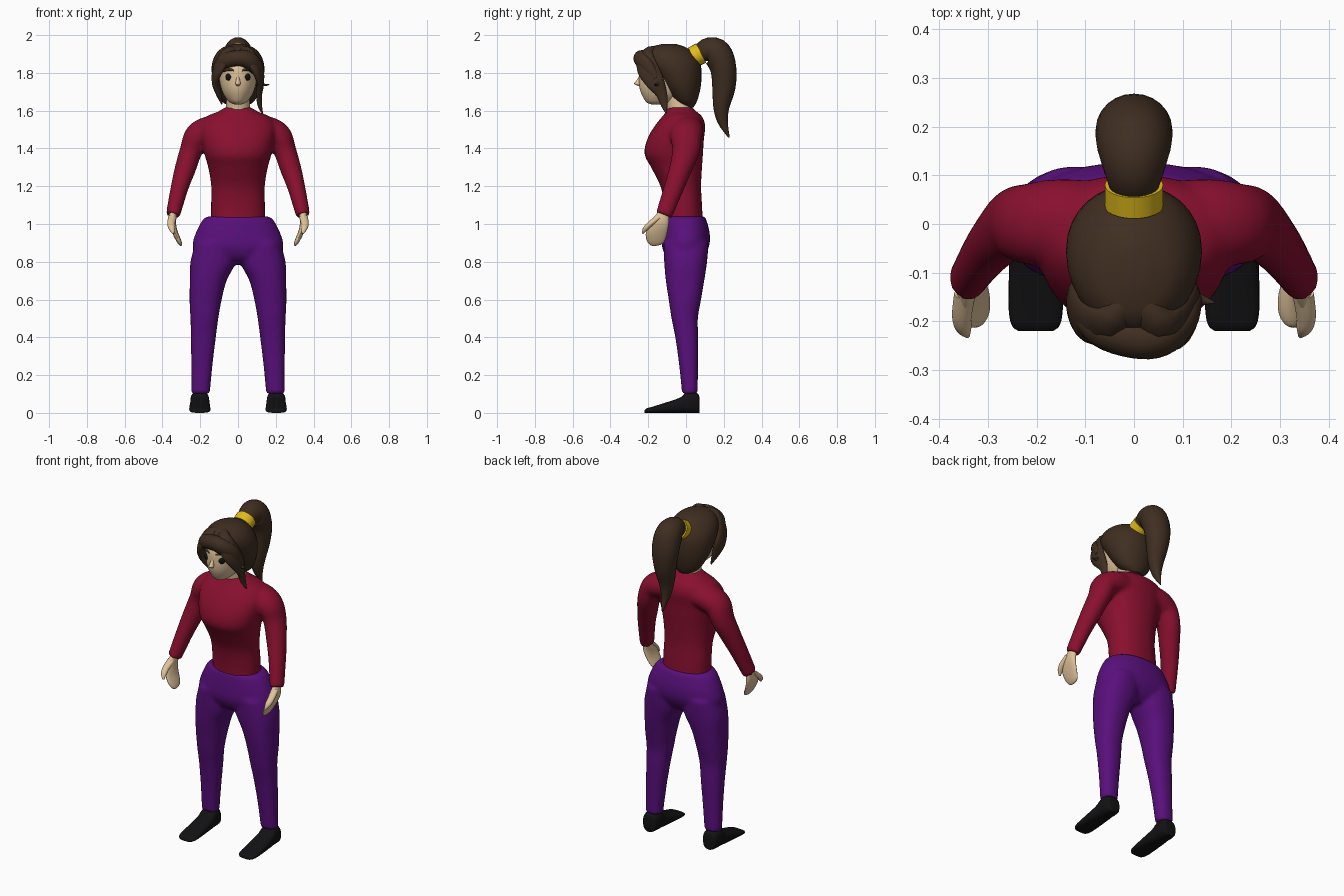
import bpy, bmesh, math
from mathutils import Vector

def mat(name, rgb):
    m = bpy.data.materials.new(name)
    m.diffuse_color = (*rgb, 1)
    return m

RED, PURPLE = mat("red_knit", (.25, .005, .028)), mat("purple_cloth", (.1, .005, .2))
SKIN, HAIR = mat("skin", (.75, .55, .33)), mat("brown_hair", (.05, .027, .015))
GOLD, BLACK = mat("gold_band", (.75, .5, .01)), mat("black", (.006, .006, .007))
X, Y, Z = Vector((1, 0, 0)), Vector((0, 1, 0)), Vector((0, 0, 1))

def resample(rows, n=4):
    """Catmull-Rom through rows of (x, y, z, a, b)."""
    out = []
    for i in range(len(rows) - 1):
        p = [rows[max(0, min(len(rows) - 1, i + k))] for k in (-1, 0, 1, 2)]
        for s in range(n):
            t = s / n
            out.append([.5 * (2*b + (c-a)*t + (2*a-5*b+4*c-d)*t*t + (3*b-a-3*c+d)*t**3)
                        for a, b, c, d in zip(*p)])
    return out + [list(rows[-1])]

def loft(bm, rows, ref=X, axis=None, power=2.0, seg=24, mirror=False):
    """Skin elliptical rings; a is the radius along ref, b across it."""
    rows = resample(rows)
    pts = [Vector(r[:3]) for r in rows]
    for sx in ((1, -1) if mirror else (1,)):
        rings = []
        for i, r in enumerate(rows):
            t = axis or (pts[min(i+1, len(pts)-1)] - pts[max(i-1, 0)]).normalized()
            u = (ref - t * ref.dot(t)).normalized()
            v = t.cross(u)
            ring = []
            for k in range(seg):
                c, s = math.cos(k * math.tau / seg), math.sin(k * math.tau / seg)
                e = 2 / power
                q = pts[i] + u * max(r[3], .002) * math.copysign(abs(c)**e, c) \
                    + v * max(r[4], .002) * math.copysign(abs(s)**e, s)
                ring.append(bm.verts.new((q.x * sx, q.y, q.z)))
            rings.append(ring)
        for p, q in zip(rings, rings[1:]):
            for k in range(seg):
                j = (k + 1) % seg
                bm.faces.new((p[k], p[j], q[j], q[k]))
        bm.faces.new(rings[0][::-1])
        bm.faces.new(rings[-1])

def finish(bm, name, material, fuse=0):
    bmesh.ops.recalc_face_normals(bm, faces=bm.faces)
    me = bpy.data.meshes.new(name)
    bm.to_mesh(me)
    bm.free()
    ob = bpy.data.objects.new(name, me)
    bpy.context.collection.objects.link(ob)
    me.materials.append(material)
    bpy.ops.object.select_all(action='DESELECT')
    ob.select_set(True)
    bpy.context.view_layer.objects.active = ob
    bpy.ops.object.shade_smooth_by_angle(angle=math.radians(50))
    if fuse:
        r = ob.modifiers.new("fuse", 'REMESH')
        r.mode, r.voxel_size, r.use_smooth_shade = 'VOXEL', fuse, True
        s = ob.modifiers.new("soften", 'SMOOTH')
        s.factor, s.iterations = .5, 5

def flat(rows):
    """Rows (z, back y, front y, half width) on the centre line."""
    return [(0, (bk + fr) / 2, z, w, (bk - fr) / 2) for z, bk, fr, w in rows]

# Sweater: torso and sleeves fused
bm = bmesh.new()
loft(bm, flat([(1.0, .09, -.11, .143), (1.1, .085, -.115, .143), (1.2, .08, -.135, .142),
               (1.3, .085, -.185, .158), (1.37, .09, -.22, .178), (1.45, .095, -.205, .195),
               (1.52, .102, -.165, .2), (1.57, .085, -.125, .165), (1.595, .055, -.105, .105),
               (1.618, .035, -.095, .07)]), axis=Z, power=2.2, seg=32)
loft(bm, [(.08, .01, 1.505, .08, .07), (.155, .005, 1.497, .088, .073), (.215, 0, 1.465, .084, .07),
          (.248, 0, 1.39, .074, .06), (.28, -.03, 1.29, .06, .056), (.31, -.065, 1.19, .053, .047),
          (.345, -.118, 1.045, .044, .038)], ref=Y, mirror=True)
finish(bm, "sweater", RED, .011)

# Trousers: hips and legs fused
bm = bmesh.new()
loft(bm, flat([(1.04, .1, -.11, .155), (1.025, .107, -.115, .185), (.95, .126, -.125, .225),
               (.88, .122, -.127, .24), (.82, .09, -.1, .2), (.785, .05, -.05, .1)]),
     axis=Z, power=2.2, seg=32)
legs = [(.9, .225, .02, .12, -.12), (.8, .252, .012, .112, -.116), (.7, .255, .06, .097, -.107),
        (.6, .257, .086, .08, -.092), (.5, .252, .104, .063, -.077), (.4, .25, .117, .065, -.057),
        (.25, .248, .135, .064, -.036), (.1, .248, .149, .062, -.021)]
loft(bm, [((o + i) / 2, (bk + fr) / 2, z, (o - i) / 2, (bk - fr) / 2) for z, o, i, bk, fr in legs],
     axis=Z, power=2.3, mirror=True)
finish(bm, "trousers", PURPLE, .011)

# Shoes: (y, height, half width) from heel to toe
bm = bmesh.new()
loft(bm, [(.202, y, h / 2, w, h / 2) for y, h, w in
          [(.072, .07, .025), (.065, .1, .042), (.03, .112, .05), (0, .108, .05), (-.03, .082, .052),
           (-.1, .057, .055), (-.17, .035, .056), (-.207, .024, .05), (-.22, .014, .036)]],
     axis=-Y, power=2.8, mirror=True)
finish(bm, "shoes", BLACK)

# Hands with thumbs
bm = bmesh.new()
loft(bm, [(.343, -.115, 1.06, .028, .022), (.347, -.135, 1.01, .046, .019), (.335, -.155, .96, .056, .015),
          (.315, -.162, .915, .049, .013), (.304, -.165, .893, .032, .009), (.3, -.165, .885, .01, .004)],
     ref=Y, mirror=True)
loft(bm, [(.348, -.145, 1.035, .022, .016), (.354, -.19, 1.0, .02, .015), (.35, -.215, .975, .016, .013),
          (.342, -.23, .95, .005, .005)], ref=X, mirror=True)
finish(bm, "hands", SKIN)

# Head, neck and nose
bm = bmesh.new()
loft(bm, flat([(1.632, -.12, -.18, .015), (1.645, -.07, -.21, .045), (1.68, -.02, -.232, .073),
               (1.72, .01, -.246, .09), (1.77, .03, -.25, .1), (1.83, .04, -.245, .105),
               (1.89, .02, -.21, .085), (1.92, -.02, -.15, .05)]), axis=Z, seg=32)
loft(bm, [(0, -.03, 1.57, .07, .068), (0, -.035, 1.62, .064, .066), (0, -.055, 1.7, .06, .065)], axis=Z)
loft(bm, [(0, -.245, 1.78, .006, .005), (0, -.252, 1.755, .012, .014), (0, -.254, 1.742, .014, .02),
          (0, -.248, 1.73, .006, .006)], axis=-Z, seg=12)
finish(bm, "head", SKIN)

# Eyes and brows
bm = bmesh.new()
loft(bm, [(.048, -.222, 1.778, .019, .019), (.047, -.232, 1.778, .018, .018),
          (.045, -.24, 1.778, .008, .008)], axis=-Y, mirror=True, seg=16)
finish(bm, "eyes", BLACK)
bm = bmesh.new()
loft(bm, [(.02, -.244, 1.812, .005, .004), (.05, -.231, 1.818, .007, .006), (.078, -.208, 1.806, .003, .004)],
     ref=Z, mirror=True, seg=8)
finish(bm, "eyebrows", HAIR)

# Hair covering the skull
bm = bmesh.new()
loft(bm, flat([(1.618, .04, -.01, .035), (1.65, .058, -.06, .085), (1.72, .077, -.12, .122),
               (1.79, .082, -.17, .138), (1.85, .076, -.215, .137), (1.9, .045, -.22, .117),
               (1.935, 0, -.19, .08), (1.952, -.05, -.13, .03)]), axis=Z, seg=32)
finish(bm, "hair_cap", HAIR)

# Fringe across the forehead, side locks and a loose wisp
bm = bmesh.new()
YZ = Vector((0, .7, .7))
loft(bm, [(-.115, -.17, 1.81, .02, .02), (-.07, -.215, 1.86, .04, .036), (0, -.234, 1.877, .042, .042),
          (.055, -.23, 1.868, .046, .042), (.1, -.2, 1.825, .042, .03), (.125, -.16, 1.77, .02, .015)], ref=Z)
loft(bm, [(.01, -.14, 1.91, .03, .03), (.05, -.205, 1.895, .045, .035), (.095, -.205, 1.83, .058, .026),
          (.118, -.165, 1.755, .05, .02), (.112, -.13, 1.69, .03, .016), (.115, -.115, 1.63, .018, .012),
          (.13, -.105, 1.585, .003, .003)], ref=YZ)
loft(bm, [(-.01, -.14, 1.91, .03, .03), (-.05, -.2, 1.895, .045, .035), (-.1, -.195, 1.83, .055, .026),
          (-.12, -.16, 1.765, .048, .02), (-.105, -.14, 1.7, .03, .016), (-.085, -.12, 1.635, .005, .004)], ref=YZ)
loft(bm, [(.115, -.15, 1.77, .012, .01), (.135, -.155, 1.738, .012, .008), (.165, -.162, 1.738, .002, .002)],
     ref=Y, seg=10)
finish(bm, "fringe", HAIR)

# Hair band and ponytail
bm = bmesh.new()
loft(bm, [(0, .037, 1.883, .06, .057), (0, .08, 1.905, .06, .057)])
finish(bm, "hair_band", GOLD)
bm = bmesh.new()
loft(bm, [(0, .07, 1.9, .048, .046), (0, .115, 1.92, .064, .066), (0, .165, 1.9, .077, .078),
          (0, .198, 1.82, .078, .069), (0, .2, 1.72, .064, .061), (0, .187, 1.62, .045, .043),
          (0, .195, 1.54, .026, .027), (0, .228, 1.458, .004, .004)])
finish(bm, "ponytail", HAIR)
